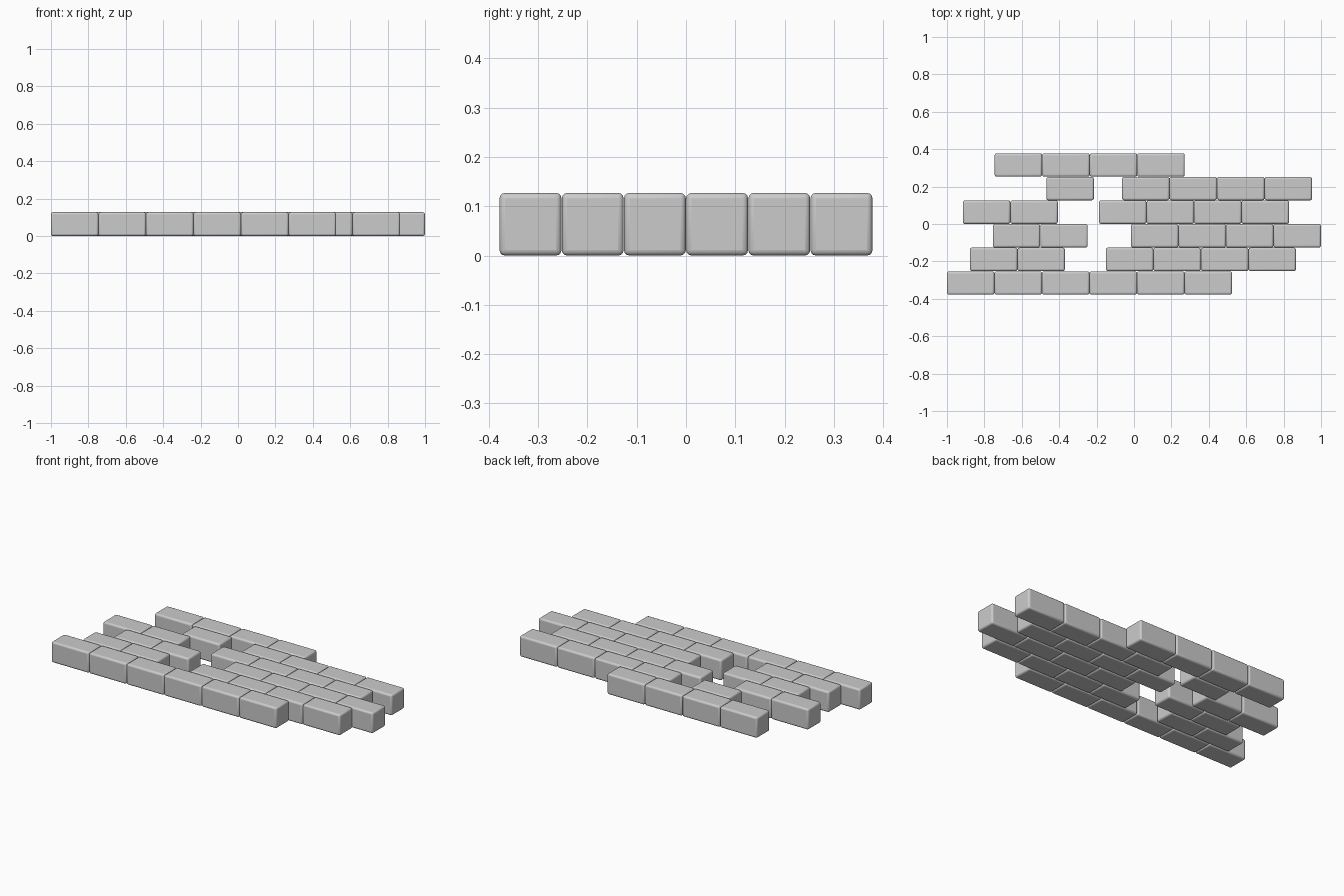
import bpy

if "Cube" in bpy.data.objects:
    bpy.data.objects.remove(bpy.data.objects["Cube"])

PITCH_X, PITCH_Y = 0.2541, 0.1262      # brick spacing
LENGTH, WIDTH, HEIGHT = 0.2535, 0.1255, 0.127

# Courses from front to back: runs of (left edge, number of bricks)
courses = [
    [(-1.0, 6)],
    [(-0.877, 2), (-0.15, 4)],
    [(-0.755, 2), (-0.0164, 4)],
    [(-0.915, 2), (-0.187, 4)],
    [(-0.468, 1), (-0.064, 4)],
    [(-0.745, 4)],
]


def brick(name, x, y):
    """Rounded brick centred on x, y and resting on the floor."""
    bpy.ops.mesh.primitive_cube_add(size=1, location=(x, y, HEIGHT / 2))
    ob = bpy.context.object
    ob.name = name
    ob.scale = (LENGTH, WIDTH, HEIGHT)
    bpy.ops.object.transform_apply(location=False, rotation=False, scale=True)
    bevel = ob.modifiers.new("rounded_edges", 'BEVEL')
    bevel.width = 0.011
    bevel.segments = 3
    bpy.ops.object.shade_smooth_by_angle()


# Lay the broken wall course by course
for row, runs in enumerate(courses):
    y = (row - 2.5) * PITCH_Y
    n = 0
    for left, count in runs:
        for i in range(count):
            n += 1
            brick(f"brick_course_{row + 1}_{n}", left + LENGTH / 2 + i * PITCH_X, y)
